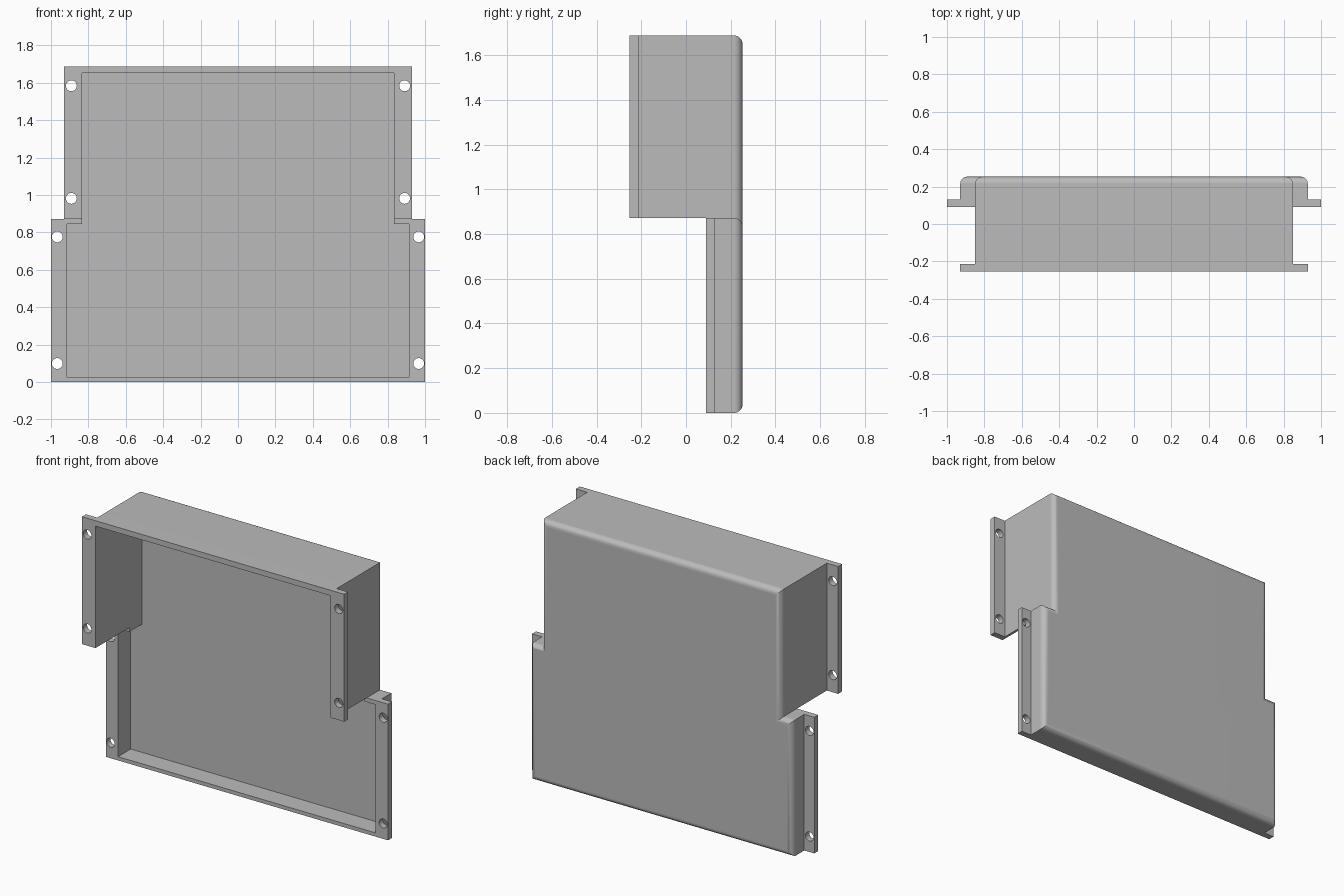
import bpy
import bmesh
import math
from mathutils import Matrix

cube = bpy.data.objects.get("Cube")
if cube:
    bpy.data.objects.remove(cube, do_unlink=True)

# Main dimensions
FRONT, BACK = -0.253, 0.253
LOW_FRONT = 0.09
STEP, TOP = 0.872, 1.688
LOW_HALF, UP_HALF = 0.929, 0.849
THICK = 0.04
FILLET = 0.038

grey = bpy.data.materials.new("plain grey")
grey.use_nodes = True
grey.diffuse_color = (0.5, 0.5, 0.5, 1)
grey.node_tree.nodes["Principled BSDF"].inputs["Base Color"].default_value = (0.5, 0.5, 0.5, 1)


def finish(name, bm):
    bmesh.ops.recalc_face_normals(bm, faces=bm.faces)
    mesh = bpy.data.meshes.new(name)
    bm.to_mesh(mesh)
    bm.free()
    mesh.materials.append(grey)
    obj = bpy.data.objects.new(name, mesh)
    bpy.context.collection.objects.link(obj)
    return obj


def stepped_block(name, low, high, bottom, step, top, y0, y1, fillet=0):
    """Extrude a mirrored, two-width outline from y0 to y1."""
    right = [(low, bottom), (low, step), (high, step), (high, top)]
    outline = right + [(-x, z) for x, z in reversed(right)]
    bm = bmesh.new()
    face = bm.faces.new([bm.verts.new((x, y0, z)) for x, z in outline])
    new = bmesh.ops.extrude_face_region(bm, geom=[face])["geom"]
    moved = [v for v in new if isinstance(v, bmesh.types.BMVert)]
    bmesh.ops.translate(bm, verts=moved, vec=(0, y1 - y0, 0))
    bmesh.ops.recalc_face_normals(bm, faces=bm.faces)
    if fillet:
        rim = [e for e in bm.edges if all(abs(v.co.y - y1) < 1e-5 for v in e.verts)]
        bmesh.ops.bevel(bm, geom=rim, offset=fillet, segments=8, profile=0.5, affect='EDGES')
    return finish(name, bm)


def box(name, x0, x1, y0, y1, z0, z1):
    bm = bmesh.new()
    bmesh.ops.create_cube(bm, size=1)
    for v in bm.verts:
        v.co = (x1 if v.co.x > 0 else x0, y1 if v.co.y > 0 else y0, z1 if v.co.z > 0 else z0)
    return finish(name, bm)


def hole(x, y, z):
    bm = bmesh.new()
    turn = Matrix.Translation((x, y, z)) @ Matrix.Rotation(math.pi / 2, 4, 'X')
    bmesh.ops.create_cone(bm, cap_ends=True, segments=32, radius1=0.029, radius2=0.029,
                          depth=0.1, matrix=turn)
    return finish("screw_hole_cutter", bm)


def combine(target, other, operation):
    other.hide_render = True
    mod = target.modifiers.new("combine", 'BOOLEAN')
    mod.operation, mod.object, mod.solver = operation, other, 'EXACT'
    bpy.ops.object.select_all(action='DESELECT')
    bpy.context.view_layer.objects.active = target
    target.select_set(True)
    bpy.ops.object.modifier_apply(modifier=mod.name)
    bpy.data.objects.remove(other, do_unlink=True)


# Stepped shell with rounded back edges, open at the front and under the deep half
cover = stepped_block("stepped_cover", LOW_HALF, UP_HALF, 0, STEP, TOP, FRONT, BACK, FILLET)
combine(cover, box("front_cutter", -1.2, 1.2, -1, LOW_FRONT, -0.5, STEP), 'DIFFERENCE')
cavity = stepped_block("cavity_cutter", 0.913, 0.833, 0.024, 0.845, 1.653, -1, 0.218)
combine(cover, cavity, 'DIFFERENCE')

# Mounting flanges on both sides: inner x, outer x, front y, z range, hole x, hole heights
flanges = [
    ("upper_flange", 0.841, 0.929, FRONT, STEP, TOP, 0.891, (0.982, 1.584)),
    ("lower_flange", 0.921, 1.0, LOW_FRONT, 0, STEP, 0.966, (0.099, 0.776)),
]
for name, inner, outer, y, z0, z1, hole_x, heights in flanges:
    for side in (-1, 1):
        xs = sorted((side * inner, side * outer))
        flange = box(name, xs[0], xs[1], y, y + THICK, z0, z1)
        for z in heights:
            combine(flange, hole(side * hole_x, y + THICK / 2, z), 'DIFFERENCE')
        combine(cover, flange, 'UNION')

# Smooth fillets, crisp flat faces
bpy.ops.object.select_all(action='DESELECT')
bpy.context.view_layer.objects.active = cover
cover.select_set(True)
bpy.ops.object.shade_smooth_by_angle(angle=math.radians(30))
weighted = cover.modifiers.new("weighted normals", 'WEIGHTED_NORMAL')
weighted.keep_sharp = True
